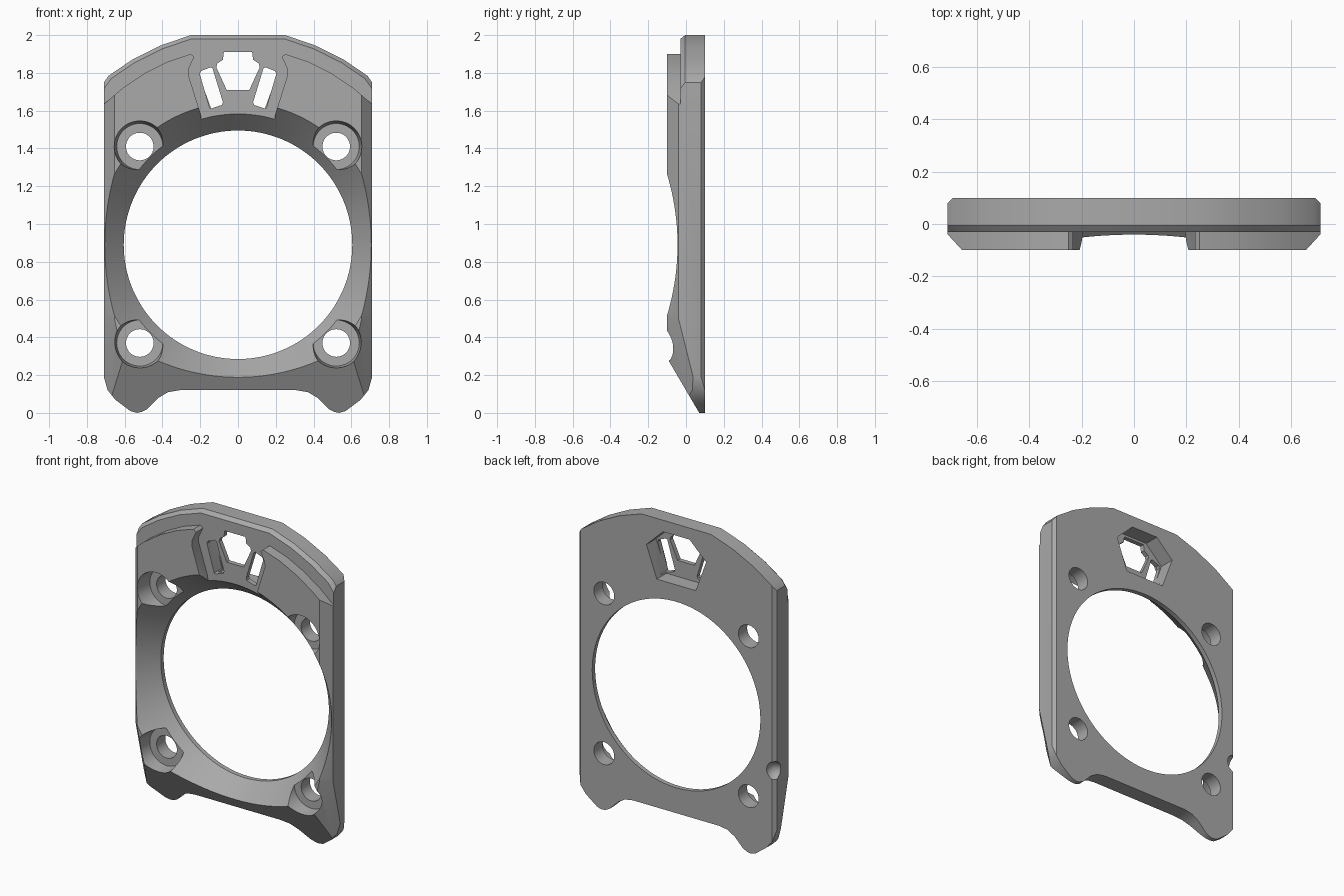
import bpy, bmesh, math
from mathutils import Matrix, Vector

cube = bpy.data.objects.get("Cube")
if cube:
    bpy.data.objects.remove(cube, do_unlink=True)

grey = bpy.data.materials.new("plain grey")
grey.use_nodes = True
grey.diffuse_color = (0.4, 0.4, 0.4, 1)
grey.node_tree.nodes["Principled BSDF"].inputs["Base Color"].default_value = (0.4, 0.4, 0.4, 1)


def mirrored(half):
    """Close a right-hand run of points with its left-hand mirror."""
    return half + [(-x, z) for x, z in reversed(half)]


def prism(points, y0, y1):
    """Extrude an x-z polygon from y0 to y1."""
    bm = bmesh.new()
    face = bm.faces.new([bm.verts.new((x, y0, z)) for x, z in points])
    out = bmesh.ops.extrude_face_region(bm, geom=[face])
    moved = [v for v in out["geom"] if isinstance(v, bmesh.types.BMVert)]
    bmesh.ops.translate(bm, verts=moved, vec=(0, y1 - y0, 0))
    bmesh.ops.recalc_face_normals(bm, faces=bm.faces)
    return bm


def taper(x, z, y0, r0, y1, r1, sides=48):
    """Round cutter along y with a radius at each end."""
    bm = bmesh.new()
    place = Matrix.Translation((x, (y0 + y1) / 2, z)) @ Matrix.Rotation(-math.pi / 2, 4, 'X')
    bmesh.ops.create_cone(bm, cap_ends=True, segments=sides, radius1=r0, radius2=r1,
                          depth=y1 - y0, matrix=place)
    return bm


def slice_off(bm, point, normal):
    """Remove everything on the normal's side of a plane and cap the cut."""
    bmesh.ops.bisect_plane(bm, geom=bm.verts[:] + bm.edges[:] + bm.faces[:], dist=1e-5,
                           plane_co=point, plane_no=normal, clear_outer=True)
    bmesh.ops.holes_fill(bm, edges=[e for e in bm.edges if e.is_boundary], sides=0)


def add_object(name, bm):
    bmesh.ops.recalc_face_normals(bm, faces=bm.faces)
    mesh = bpy.data.meshes.new(name)
    bm.to_mesh(mesh)
    bm.free()
    mesh.materials.append(grey)
    obj = bpy.data.objects.new(name, mesh)
    bpy.context.collection.objects.link(obj)
    return obj


# Plate outline, right half from bottom to top
top_edge = [(0.71, 1.75), (0.685, 1.785), (0.56, 1.87), (0.41, 1.945), (0.25, 2.0)]
outline = mirrored([(0.31, 0.12), (0.37, 0.11), (0.42, 0.08), (0.48, 0.02), (0.51, 0.005),
                    (0.535, 0), (0.57, 0.01), (0.65, 0.07), (0.69, 0.12), (0.71, 0.19)] + top_edge)
body = prism(outline, -0.1, 0.1)

# Sloping lower front, side chamfers and lower corner chamfers
slice_off(body, (0, -0.1, 0.29), (0, -0.29, -0.17))
for s in (1, -1):
    slice_off(body, (s * 0.71, -0.04, 0.5), (s * 1.09, -1, 0))
    slice_off(body, (s * 0.71, -0.04, 0.5), (s * 1.09, -1, -0.25))
    slice_off(body, (s * 0.71, 0.08, 0), (s, 1, 0))

# Chamfer along the front of the top edge
crown = top_edge + [(-0.25, 2.0)]
for (xa, za), (xb, zb) in zip(crown, crown[1:]):
    out = Vector((zb - za, 0, xa - xb)).normalized()
    for s in (1, -1):
        slice_off(body, (s * xa, -0.005, za), (s * out.x, -0.8, out.z))
plate = add_object("mount_plate", body)

# Stepped top and emblem recess
step = mirrored([(0.185, 1.5), (0.2, 1.59), (0.263, 1.79), (0.262, 1.82), (0.232, 1.885),
                 (0.25, 1.9), (0.37, 1.86), (0.49, 1.8), (0.61, 1.72), (0.71, 1.635),
                 (0.9, 1.45), (0.9, 2.2)])
# Back pocket behind the emblem, emblem window and slanted slots
pocket = mirrored([(0.14, 1.605), (0.215, 1.81), (0.095, 1.925)])
window = mirrored([(0.06, 1.71), (0.115, 1.83), (0.11, 1.85), (0.08, 1.87), (0.075, 1.91)])
slot = [(0.14, 1.612), (0.15, 1.61), (0.2, 1.795), (0.195, 1.81), (0.145, 1.83),
        (0.135, 1.825), (0.08, 1.645), (0.085, 1.63)]
slot[1:3] = [(0.15, 1.615), (0.203, 1.795)]

cutters = [
    prism(step, -0.2, -0.03),
    taper(0, 0.89, -0.2, 0.8415, 0.07, 0.605, 128),
    taper(0, 0.89, 0.0, 0.605, 0.2, 0.605, 128),
    prism(pocket, 0.0, 0.2),
    prism(window, -0.2, 0.05),
]
for s in (1, -1):
    cutters.append(prism([(s * x, z) for x, z in slot], -0.2, 0.05))
    # Counterbored screw holes
    for z in (1.41, 0.37):
        cutters.append(taper(s * 0.52, z, -0.11, 0.137, 0.01, 0.122))
        cutters.append(taper(s * 0.52, z, -0.05, 0.073, 0.2, 0.073))

# Round notch on one back edge
notch = bmesh.new()
bmesh.ops.create_uvsphere(notch, u_segments=24, v_segments=16, radius=0.06,
                          matrix=Matrix.Translation((-0.71, 0.1, 0.58)))
cutters.append(notch)

# Cut the plate with each cutter in turn
bpy.context.view_layer.objects.active = plate
plate.select_set(True)
for bm in cutters:
    cutter = add_object("cutter", bm)
    cutter.hide_render = True
    mod = plate.modifiers.new("cut", 'BOOLEAN')
    mod.operation = 'DIFFERENCE'
    mod.solver = 'EXACT'
    mod.object = cutter
    bpy.ops.object.modifier_apply(modifier=mod.name)
    bpy.data.objects.remove(cutter, do_unlink=True)

bpy.ops.object.shade_smooth_by_angle(angle=math.radians(25))
